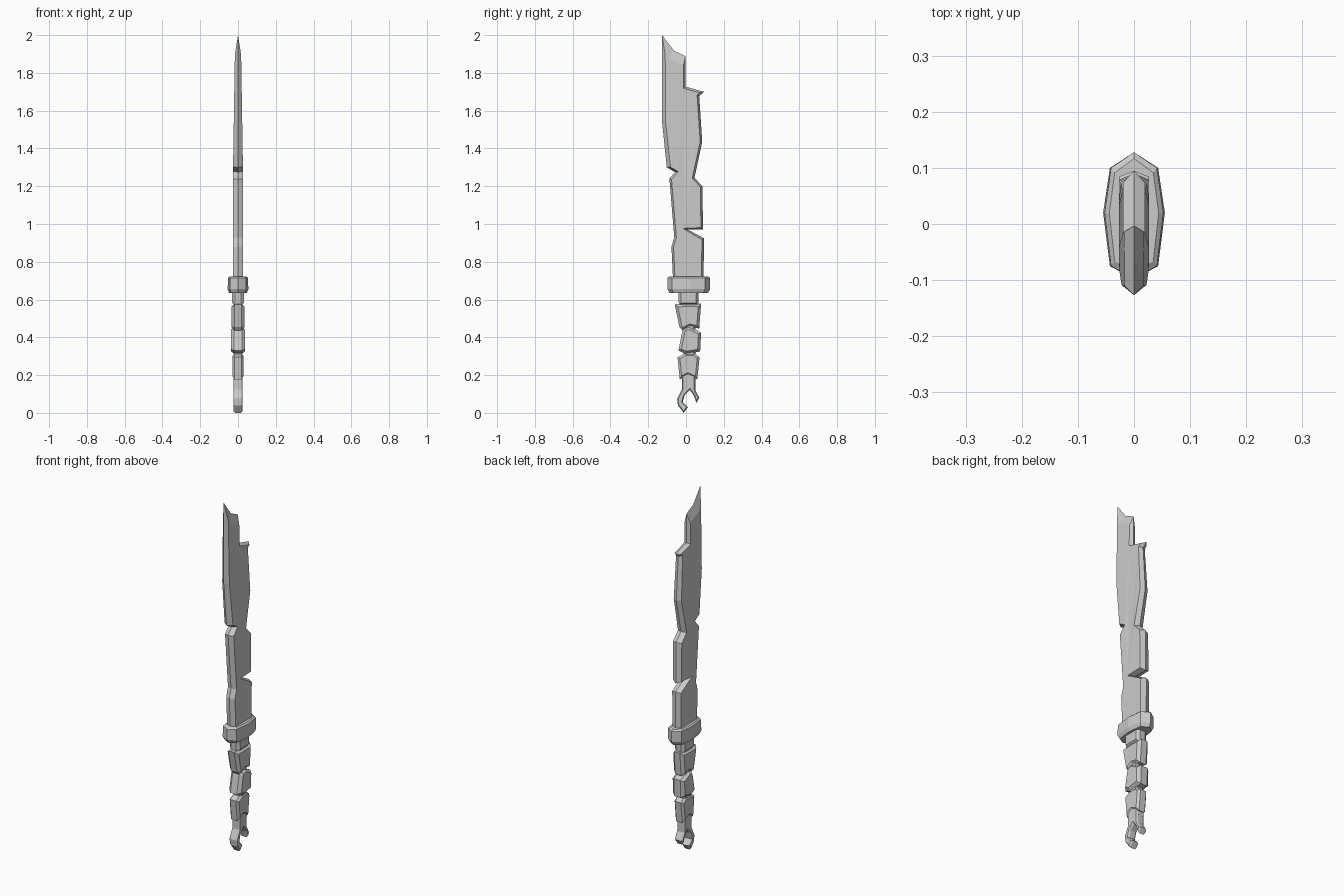
import bpy, bmesh
from mathutils import Vector

if "Cube" in bpy.data.objects:
    bpy.data.objects.remove(bpy.data.objects["Cube"])


def inset_outline(pts, dist):
    """Move each side of a counter-clockwise outline inward by its own distance."""
    n, out = len(pts), []
    for i, p in enumerate(pts):
        d0 = (p - pts[i - 1]).normalized()
        d1 = (pts[(i + 1) % n] - p).normalized()
        n0, n1 = Vector((-d0.y, d0.x)), Vector((-d1.y, d1.x))
        a, b = dist[i - 1], dist[i]
        det = n0.x * n1.y - n0.y * n1.x
        if abs(det) < 0.15:
            move = (n0 + n1).normalized() * (a + b) / 2
        else:
            move = Vector(((a * n1.y - b * n0.y) / det, (b * n0.x - a * n1.x) / det))
        limit = 2.6 * max(a, b)
        if move.length > limit:
            move *= limit / move.length
        out.append(p + move)
    return out


def finish(name, bm):
    bmesh.ops.recalc_face_normals(bm, faces=bm.faces)
    mesh = bpy.data.meshes.new(name)
    bm.to_mesh(mesh)
    bm.free()
    obj = bpy.data.objects.new(name, mesh)
    bpy.context.collection.objects.link(obj)
    return obj


def loft(name, rings):
    """Skin a stack of rings and cap both ends."""
    bm = bmesh.new()
    loops = [[bm.verts.new(co) for co in ring] for ring in rings]
    for a, b in zip(loops, loops[1:]):
        for i in range(len(a)):
            j = (i + 1) % len(a)
            bm.faces.new((a[i], a[j], b[j], b[i]))
    caps = [bm.faces.new(loops[0]), bm.faces.new(loops[-1])]
    bm.normal_update()
    bmesh.ops.triangulate(bm, faces=caps, ngon_method='EAR_CLIP')
    return finish(name, bm)


def plate(name, outline, half, edge, inset, special=None):
    """Bevelled plate from a (y, z) outline; edge = half width of the rim, 0 for a ridge."""
    pts = [Vector(p) for p in outline]
    dist = [(special or {}).get(i, inset) for i in range(len(pts))]
    inner = inset_outline(pts, dist)
    thick = half if callable(half) else (lambda z: half)
    side = lambda s: [(s * thick(p.y), p.x, p.y) for p in inner]
    rim = lambda x: [(x, p.x, p.y) for p in pts]
    mids = [rim(-edge), rim(edge)] if edge else [rim(0)]
    return loft(name, [side(-1)] + mids + [side(1)])


# Broken blade with sharp ridge along its rim (outline runs counter-clockwise)
plate("blade", [
    (-0.068, 0.69), (0.093, 0.69), (0.095, 0.925), (0.01, 0.97), (0.09, 0.97),
    (0.087, 1.20), (0.045, 1.245), (0.086, 1.435), (0.070, 1.677), (0.095, 1.70),
    (-0.003, 1.727), (-0.003, 1.888), (-0.064, 1.918), (-0.127, 2.0),
    (-0.127, 1.545), (-0.102, 1.30), (-0.058, 1.275), (-0.088, 1.24),
    (-0.062, 0.93), (-0.077, 0.88)],
    lambda z: min(0.027, 0.015 + (2 - z) * 0.016), 0, 0.011,
    {11: 0.05, 12: 0.05, 13: 0.017, 14: 0.02})

# Faceted guard
half_ring = [(0, 0.128), (0.043, 0.10), (0.055, 0.02), (0.043, -0.075), (0, -0.098)]
ring = half_ring + [(-x, y) for x, y in half_ring[-2:0:-1]]
loft("guard", [[(x * k, (y - 0.015) * m + 0.015, z) for x, y in ring]
               for k, m, z in ((0.85, 0.9, 0.635), (1, 1, 0.655), (0.95, 1, 0.715), (0.8, 0.9, 0.722))])

# Collar and inner core of the handle
plate("collar", [(-0.038, 0.57), (0.065, 0.57), (0.068, 0.65), (-0.04, 0.65)],
      0.032, 0.016, 0.013)
plate("handle_core", [(-0.02, 0.16), (0.05, 0.16), (0.05, 0.46), (0.06, 0.6), (-0.03, 0.6), (-0.01, 0.4)],
      0.024, 0.012, 0.01)

# Grip segments
plate("upper_grip", [(-0.018, 0.435), (0.02, 0.456), (0.07, 0.447), (0.08, 0.578),
                     (-0.06, 0.575), (-0.035, 0.455)], 0.034, 0.018, 0.014)
plate("middle_grip", [(-0.04, 0.33), (0.0, 0.312), (0.075, 0.325), (0.08, 0.425),
                      (0.02, 0.455), (-0.012, 0.45), (-0.02, 0.43)], 0.037, 0.02, 0.014)
plate("lower_grip", [(-0.033, 0.178), (0.01, 0.20), (0.06, 0.178), (0.072, 0.295),
                     (0.045, 0.315), (-0.005, 0.315), (-0.045, 0.295)], 0.029, 0.018, 0.012)

# Forked pommel
plate("forked_pommel", [
    (-0.022, 0.22), (-0.022, 0.125), (-0.047, 0.075), (-0.043, 0.04), (-0.012, 0.0),
    (0.01, 0.03), (-0.017, 0.058), (-0.007, 0.095), (0.02, 0.122), (0.042, 0.09),
    (0.055, 0.053), (0.071, 0.08), (0.049, 0.12), (0.05, 0.22)],
    0.024, 0.015, 0.006)
